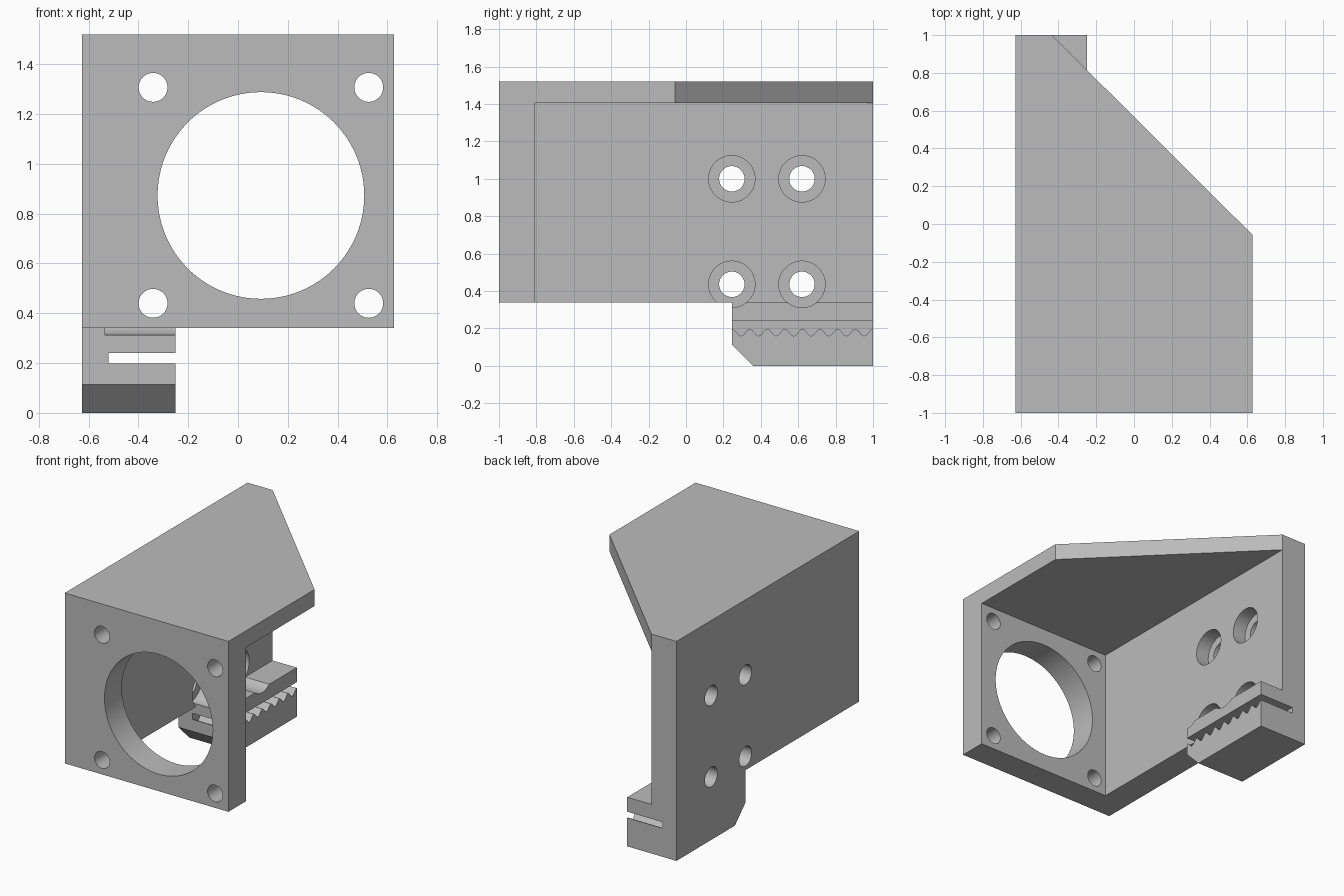
import bpy
import math
from mathutils import Vector

cube = bpy.data.objects.get("Cube")
if cube:
    bpy.data.objects.remove(cube, do_unlink=True)

grey = bpy.data.materials.new("plain_grey")
grey.use_nodes = True
COLOUR = (0.5, 0.5, 0.5, 1)
grey.diffuse_color = COLOUR
grey.node_tree.nodes["Principled BSDF"].inputs["Base Color"].default_value = COLOUR


def prism(name, profile, axis, start, end):
    """Extrude a 2D profile along an axis; the profile uses the other two axes in order."""
    def place(p, d):
        co = list(p)
        co.insert("xyz".index(axis), d)
        return Vector(co)
    n = len(profile)
    verts = [place(p, d) for d in (start, end) for p in profile]
    faces = [list(range(n)), list(range(n, 2 * n))]
    faces += [(i, (i + 1) % n, n + (i + 1) % n, n + i) for i in range(n)]
    mesh = bpy.data.meshes.new(name)
    mesh.from_pydata(verts, [], faces)
    mesh.materials.append(grey)
    obj = bpy.data.objects.new(name, mesh)
    bpy.context.collection.objects.link(obj)
    bpy.context.view_layer.objects.active = obj
    bpy.ops.object.mode_set(mode="EDIT")
    bpy.ops.mesh.select_all(action="SELECT")
    bpy.ops.mesh.normals_make_consistent(inside=False)
    bpy.ops.object.mode_set(mode="OBJECT")
    return obj


def circle(u, v, r, n=64):
    return [(u + r * math.cos(math.tau * i / n), v + r * math.sin(math.tau * i / n))
            for i in range(n)]


# Solid bracket from its side profile, with the chamfered clamp foot
bracket = prism("fan_bracket", [(-1, 0.34), (0.245, 0.34), (0.245, 0.115), (0.36, 0),
                                (1, 0), (1, 1.52), (-1, 1.52)], "x", -0.627, 0.627)


def cut(name, profile, axis, start, end):
    cutter = prism(name, profile, axis, start, end)
    mod = bracket.modifiers.new(name, "BOOLEAN")
    mod.operation = "DIFFERENCE"
    mod.solver = "EXACT"
    mod.object = cutter
    bpy.context.view_layer.objects.active = bracket
    bpy.ops.object.modifier_apply(modifier=name)
    bpy.data.objects.remove(cutter, do_unlink=True)


# Open interior, leaving the front plate, side wall, roof and clamp
cut("interior", [(-0.435, 1.405), (1, 1.405), (1, -0.1), (-0.25, -0.1),
                 (-0.25, 0.34), (-0.435, 0.34)], "y", -0.81, 1.1)

# Diagonal corner of the roof
cut("roof_corner", [(0.765, -0.195), (-0.535, 1.1), (0.765, 1.1)], "z", 1.38, 1.6)

# Fan opening and its screw holes
cut("fan_opening", circle(0.092, 0.873, 0.415, 96), "y", -1.1, -0.7)
for x in (-0.341, 0.525):
    for z in (0.44, 1.307):
        cut("fan_screw", circle(x, z, 0.058, 40), "y", -1.1, -0.7)

# Counterbored mounting holes in the side wall
for y in (0.245, 0.62):
    for z in (0.436, 1.0):
        cut("counterbore", circle(y, z, 0.124), "x", -0.535, 0)
        cut("mount_hole", circle(y, z, 0.068, 48), "x", -0.8, -0.5)

# Belt slot with a toothed floor
PITCH, STEPS = 0.094, 12
wave = []
for i in range(9 * STEPS + 1):
    wave.append((0.2 + PITCH * i / STEPS,
                 0.179 + 0.019 * math.cos(math.tau * (i / STEPS - 0.5))))
cut("belt_slot", wave + [(wave[-1][0], 0.24), (0.2, 0.24)], "x", -0.52, 0)

bpy.ops.object.select_all(action="DESELECT")
bracket.select_set(True)
bpy.context.view_layer.objects.active = bracket
bpy.ops.object.shade_smooth_by_angle(angle=math.radians(30))
